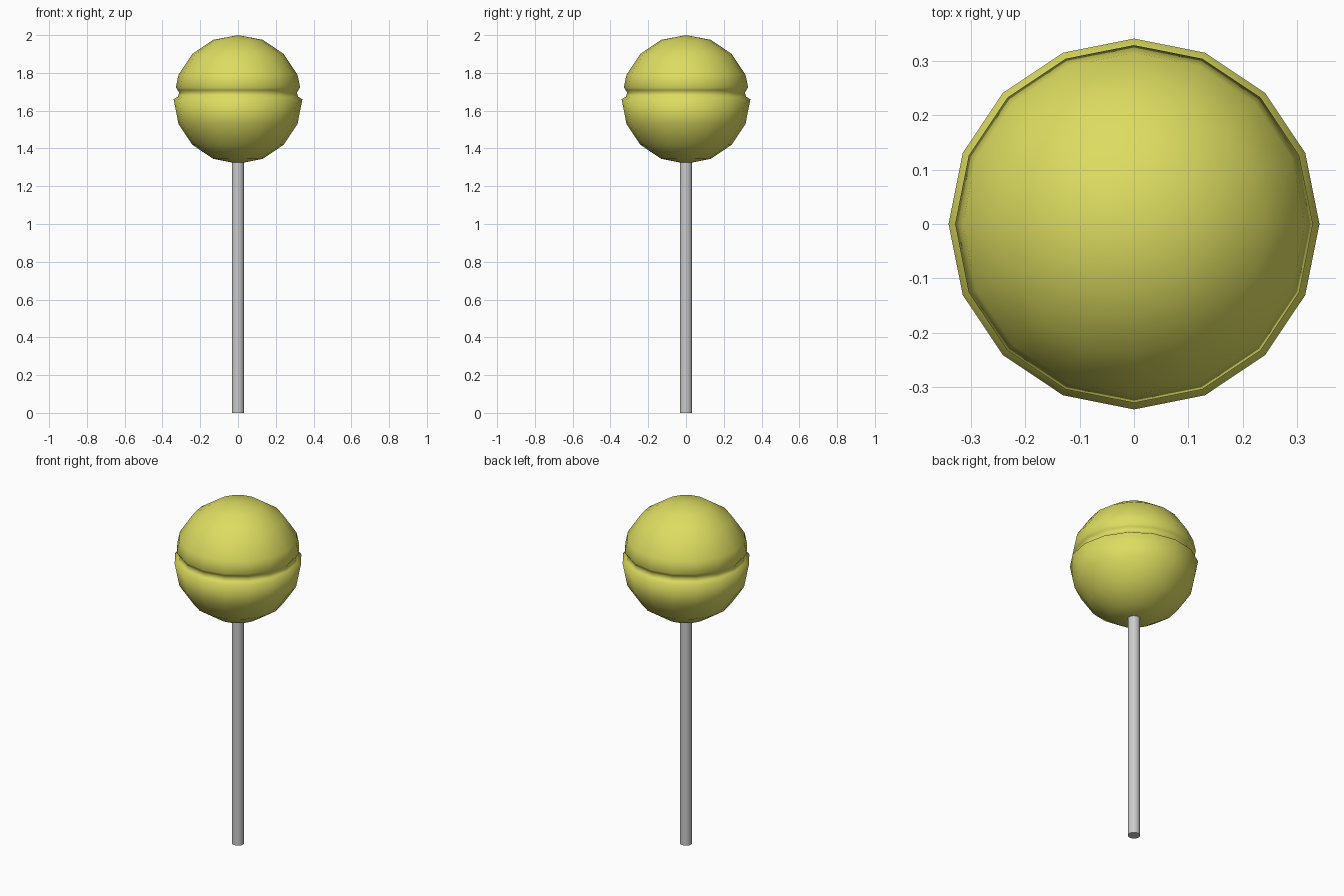
import bpy, bmesh
from math import sin, cos, pi, radians

if "Cube" in bpy.data.objects:
    bpy.data.objects.remove(bpy.data.objects["Cube"])


def lathe(name, profile, sides):
    """Revolve (radius, z) points around z; radius 0 makes a pole."""
    bm = bmesh.new()
    rings = []
    for r, z in profile:
        n = sides if r > 0 else 1
        rings.append([bm.verts.new((r * cos(2 * pi * i / sides),
                                    r * sin(2 * pi * i / sides), z)) for i in range(n)])
    for a, b in zip(rings, rings[1:]):
        for i in range(sides):
            j = (i + 1) % sides
            quad = [a[i % len(a)], a[j % len(a)], b[j % len(b)], b[i % len(b)]]
            bm.faces.new(list(dict.fromkeys(quad)))
    for ring in (rings[0], rings[-1]):
        if len(ring) > 1:
            bm.faces.new(ring)
    bmesh.ops.recalc_face_normals(bm, faces=bm.faces)
    mesh = bpy.data.meshes.new(name)
    bm.to_mesh(mesh)
    bm.free()
    obj = bpy.data.objects.new(name, mesh)
    bpy.context.collection.objects.link(obj)
    return obj


def smooth(obj, angle):
    bpy.ops.object.select_all(action='DESELECT')
    obj.select_set(True)
    bpy.context.view_layer.objects.active = obj
    bpy.ops.object.shade_smooth_by_angle(angle=radians(angle))


# Candy ball: sphere latitudes with a groove just above the equator
R, CZ = 0.341, 1.66


def arc(first, last):
    return [(R * cos(k * pi / 8), CZ + R * sin(k * pi / 8)) for k in range(first, last + 1)]


groove = [(0.318, 1.674), (0.311, 1.695), (0.319, 1.708), (0.329, 1.724)]
profile = [(0, CZ - R)] + arc(-3, 0) + groove + arc(1, 3) + [(0, CZ + R - 0.001)]
candy = lathe("candy_ball", profile, 16)
smooth(candy, 80)
yellow = bpy.data.materials.new("candy_yellow")
yellow.diffuse_color = (0.72, 0.72, 0.12, 1)
yellow.use_nodes = True
yellow.node_tree.nodes["Principled BSDF"].inputs["Base Color"].default_value = yellow.diffuse_color
candy.data.materials.append(yellow)

# Stick, pushed a little into the ball
stick = lathe("stick", [(0.033, 0), (0.033, 1.36)], 16)
smooth(stick, 40)
